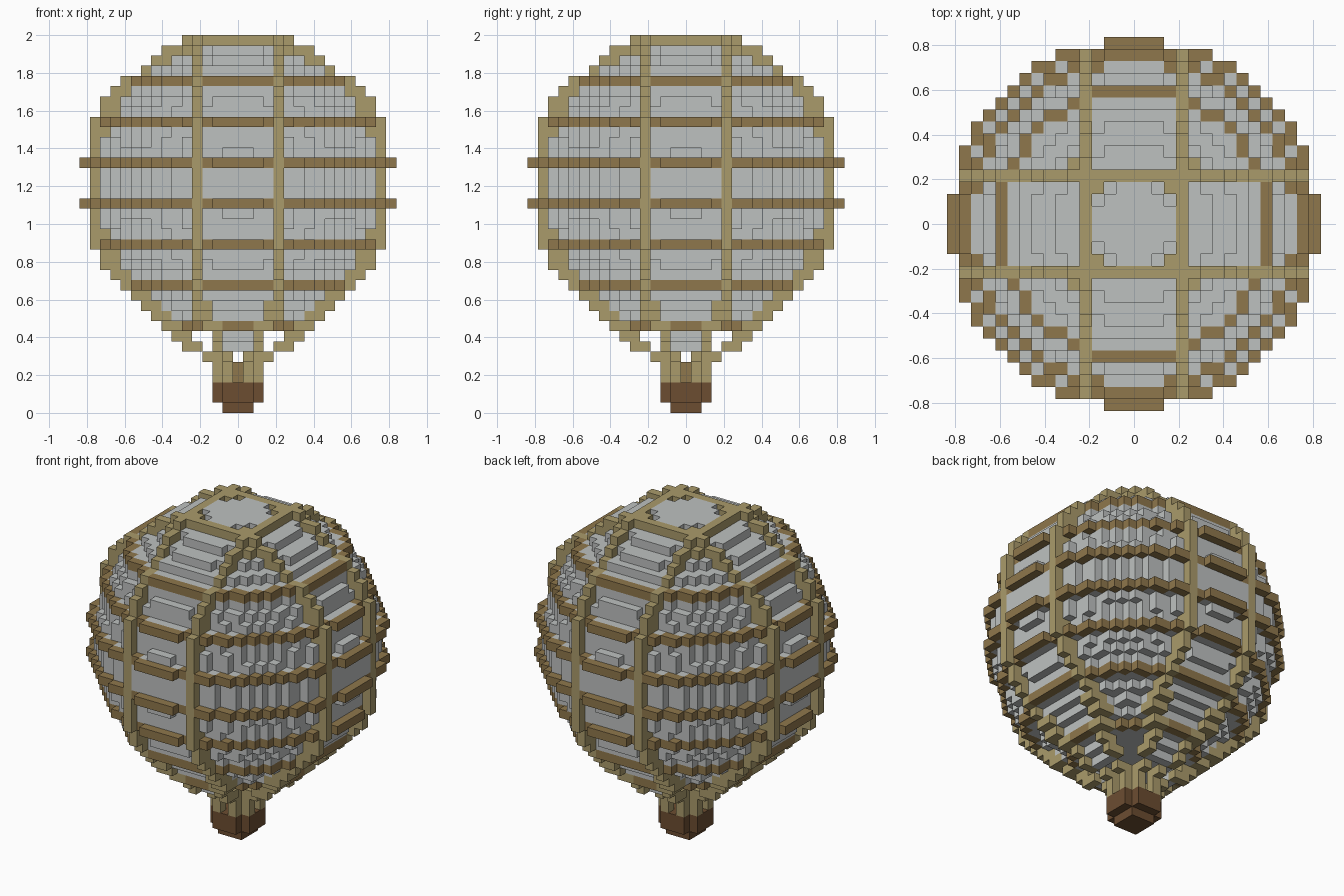
import bpy, bmesh
from mathutils import Vector

if "Cube" in bpy.data.objects:
    bpy.data.objects.remove(bpy.data.objects["Cube"])

U = 2 / 37          # block size
MID = 22            # block level of the envelope's centre
POWER, LIMIT = 2.1, 268.5


def material(name, rgb):
    lin = [((c / 255 + 0.055) / 1.055) ** 2.4 for c in rgb] + [1]
    m = bpy.data.materials.new(name)
    m.use_nodes = True
    m.diffuse_color = lin
    m.node_tree.nodes["Principled BSDF"].inputs["Base Color"].default_value = lin
    return m


GREY = material("pale grey cloth", (190, 193, 192))
TAN = material("tan rope", (170, 155, 107))
BROWN = material("brown band", (143, 119, 76))
DARK = material("dark brown wicker", (108, 77, 49))


def mirrored(x, y, z):
    """All eight copies of a block around the vertical axis."""
    return {(a * s, b * t, z) for a, b in ((x, y), (y, x))
            for s in (1, -1) for t in (1, -1)}


SPAN = range(-15, 16)
PLAN = [(x, y) for x in SPAN for y in SPAN]

# Envelope: rounded ball above, cone of shrinking discs below
cone = {11: 9.5, 10: 8.5, 9: 7.4, 8: 6.4}
envelope = set()
for z in range(8, 37):
    for x, y in PLAN:
        ball = sum(abs(c) ** POWER for c in (x, y, z - MID)) <= LIMIT
        if ball or (z in cone and x * x + y * y <= cone[z] ** 2):
            envelope.add((x, y, z))

# Horizontal bands: one block outside the envelope, every fourth level
bands = set()
for z in range(8, 33, 4):
    for x, y in PLAN:
        near = [(x + 1, y, z), (x - 1, y, z), (x, y + 1, z), (x, y - 1, z)]
        if (x, y, z) not in envelope and any(n in envelope for n in near):
            bands.add((x, y, z))

# Vertical ribs: reach per level, from the basket ropes to the crown
reach = [2, 2, 3, 5, 6, 7, 8, 9, 10, 11, 12, 13, 13] + [14] * 13
reach += [13, 13, 12, 11, 9, 8, 7, 5]
ribs = set()
for z, r in enumerate(reach, 3):
    if z <= 5:
        offsets = [1]
    elif z <= 7:
        offsets = [2]
    elif z == 8:
        offsets = [2, 3]
    elif z <= 10:
        offsets = [3, 4]
    else:
        offsets = [4]
    depth = 2 if z < 33 else 3
    if z < 5:
        depth = 1
    if z == 36:
        depth = r + 1
    for off in offsets:
        for d in range(r - depth + 1, r + 1):
            ribs |= mirrored(off, d, z)
ribs |= mirrored(3, 3, 36) | mirrored(5, 5, 35)

# Cloth tongues hanging between the lower ropes
tongues = set()
for z in (6, 7):
    for x in (0, 1):
        tongues |= mirrored(x, z - 2, z)

# Basket and burner
basket = {(x, y, z) for x, y in PLAN for z in (0, 1, 2)
          if x * x + y * y <= (5 if z else 2)}
burner = {(0, 0, 3), (0, 0, 4)}

bands -= ribs
envelope -= ribs | bands
parts = [
    ("envelope", envelope, GREY),
    ("envelope_bands", bands, BROWN),
    ("envelope_ribs", ribs, TAN),
    ("mouth_cloth", tongues - ribs, GREY),
    ("basket", basket, DARK),
    ("burner", burner, BROWN),
]
solid = set().union(*(p[1] for p in parts))


def build(name, blocks, mat):
    """Skin a set of blocks with outer faces only."""
    bm = bmesh.new()
    corners = {}

    def vert(p):
        key = tuple(round(c * 2) for c in p)
        if key not in corners:
            corners[key] = bm.verts.new((p[0] * U, p[1] * U, (p[2] + 0.5) * U))
        return corners[key]

    for block in sorted(blocks):
        centre = Vector(block)
        for axis in range(3):
            for side in (1, -1):
                n = Vector([side if i == axis else 0 for i in range(3)])
                if tuple(int(c) for c in centre + n) in solid:
                    continue
                u = Vector([1 if i == (axis + 1) % 3 else 0 for i in range(3)]) / 2
                v = n.cross(u)
                face_mid = centre + n / 2
                bm.faces.new([vert(face_mid + q) for q in (-u - v, u - v, u + v, v - u)])
    # Merge flat neighbouring faces into clean panels
    bmesh.ops.dissolve_limit(bm, angle_limit=0.01, verts=bm.verts[:], edges=bm.edges[:])
    mesh = bpy.data.meshes.new(name)
    bm.to_mesh(mesh)
    bm.free()
    mesh.materials.append(mat)
    bpy.context.collection.objects.link(bpy.data.objects.new(name, mesh))


for part in parts:
    build(*part)
